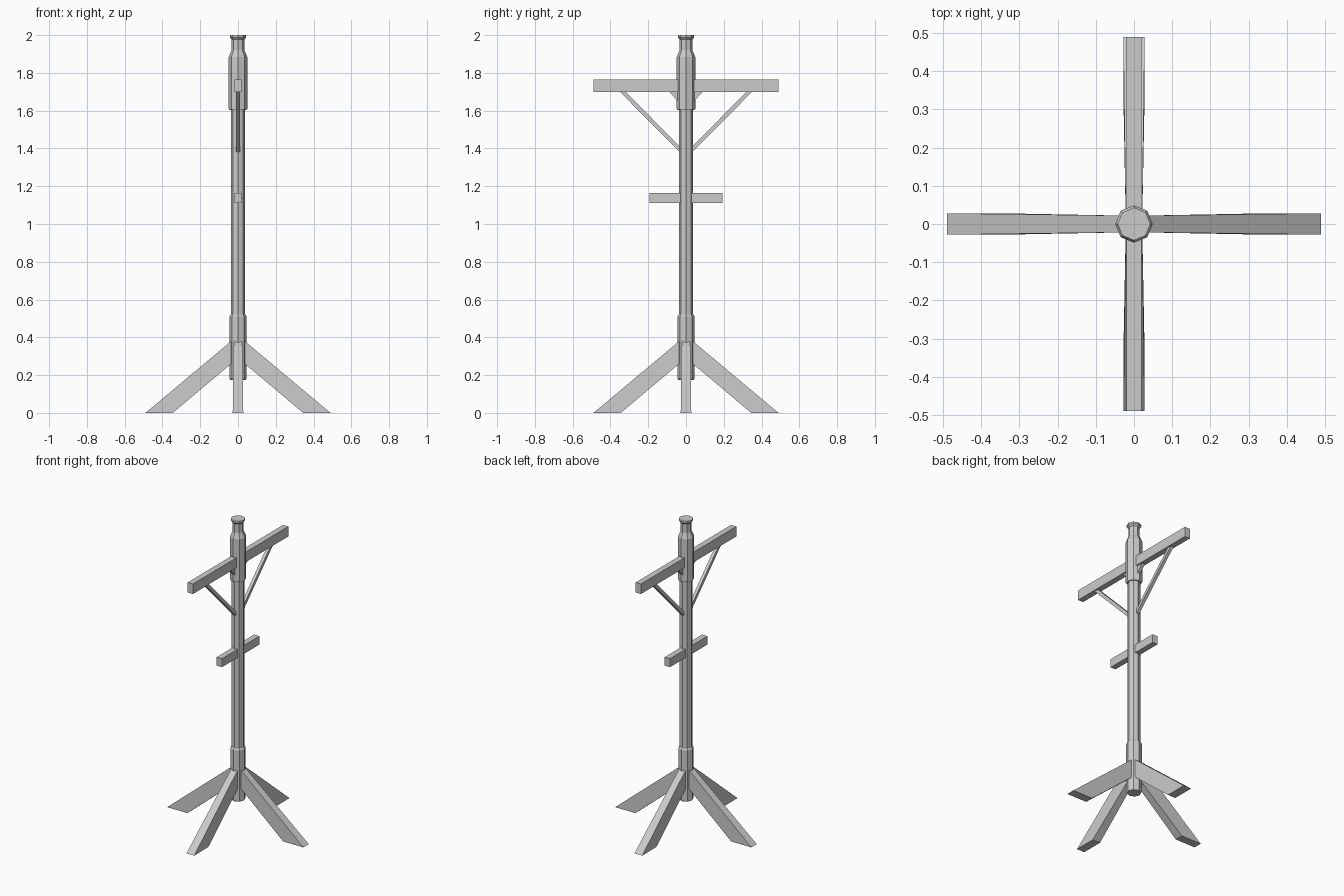
import bpy, bmesh
from math import pi, cos, sin
from mathutils import Matrix

if "Cube" in bpy.data.objects:
    bpy.data.objects.remove(bpy.data.objects["Cube"])


def finish(bm, name):
    bmesh.ops.recalc_face_normals(bm, faces=bm.faces)
    me = bpy.data.meshes.new(name)
    bm.to_mesh(me)
    bm.free()
    ob = bpy.data.objects.new(name, me)
    bpy.context.collection.objects.link(ob)
    return ob


def turned(name, profile, sides=8):
    """Closed faceted column from (radius, z) pairs."""
    bm = bmesh.new()
    rings = [[bm.verts.new((r * cos(2 * pi * i / sides), r * sin(2 * pi * i / sides), z))
              for i in range(sides)] for r, z in profile]
    for a, b in zip(rings, rings[1:]):
        for i in range(sides):
            j = (i + 1) % sides
            bm.faces.new((a[i], a[j], b[j], b[i]))
    bm.faces.new(rings[0][::-1])
    bm.faces.new(rings[-1])
    return finish(bm, name)


def plank(name, outline, angle):
    """Plank from (distance, z, half width) outline, turned around z."""
    bm = bmesh.new()
    left = [bm.verts.new((d, -w, z)) for d, z, w in outline]
    right = [bm.verts.new((d, w, z)) for d, z, w in outline]
    bm.faces.new(left)
    bm.faces.new(right[::-1])
    n = len(outline)
    for i in range(n):
        j = (i + 1) % n
        bm.faces.new((left[i], right[i], right[j], left[j]))
    bm.transform(Matrix.Rotation(angle, 4, 'Z'))
    return finish(bm, name)


def beam(name, half_length, z0, z1, w):
    plank(name, [(-half_length, z0, w), (half_length, z0, w),
                 (half_length, z1, w), (-half_length, z1, w)], pi / 2)


# Central post with its lower and upper sleeves
turned("post", [(0.038, 0.45), (0.038, 1.70)])
turned("lower_sleeve", [(0.041, 0.175), (0.046, 0.182), (0.046, 0.51), (0.039, 0.52)])
turned("upper_sleeve_and_cap", [(0.044, 1.603), (0.049, 1.61), (0.049, 1.885), (0.034, 1.92),
                                (0.034, 1.977), (0.043, 1.988), (0.043, 2.0)])

# Four splayed legs, widening towards the floor
for k in range(4):
    plank(f"leg_{k + 1}", [(0.49, 0, 0.028), (0.345, 0, 0.028),
                           (0.03, 0.265, 0.022), (0.03, 0.385, 0.022)], k * pi / 2)

# Cross bars
beam("upper_crossbar", 0.49, 1.70, 1.765, 0.019)
beam("lower_crossbar", 0.193, 1.11, 1.165, 0.019)

# Diagonal braces and small gussets under the upper bar
for side, angle in (("back", pi / 2), ("front", -pi / 2)):
    plank(f"{side}_brace", [(0.033, 1.38, 0.01), (0.352, 1.702, 0.01),
                            (0.322, 1.702, 0.01), (0.033, 1.41, 0.01)], angle)
    plank(f"{side}_gusset", [(0.03, 1.635, 0.01), (0.09, 1.702, 0.01),
                             (0.03, 1.702, 0.01)], angle)
